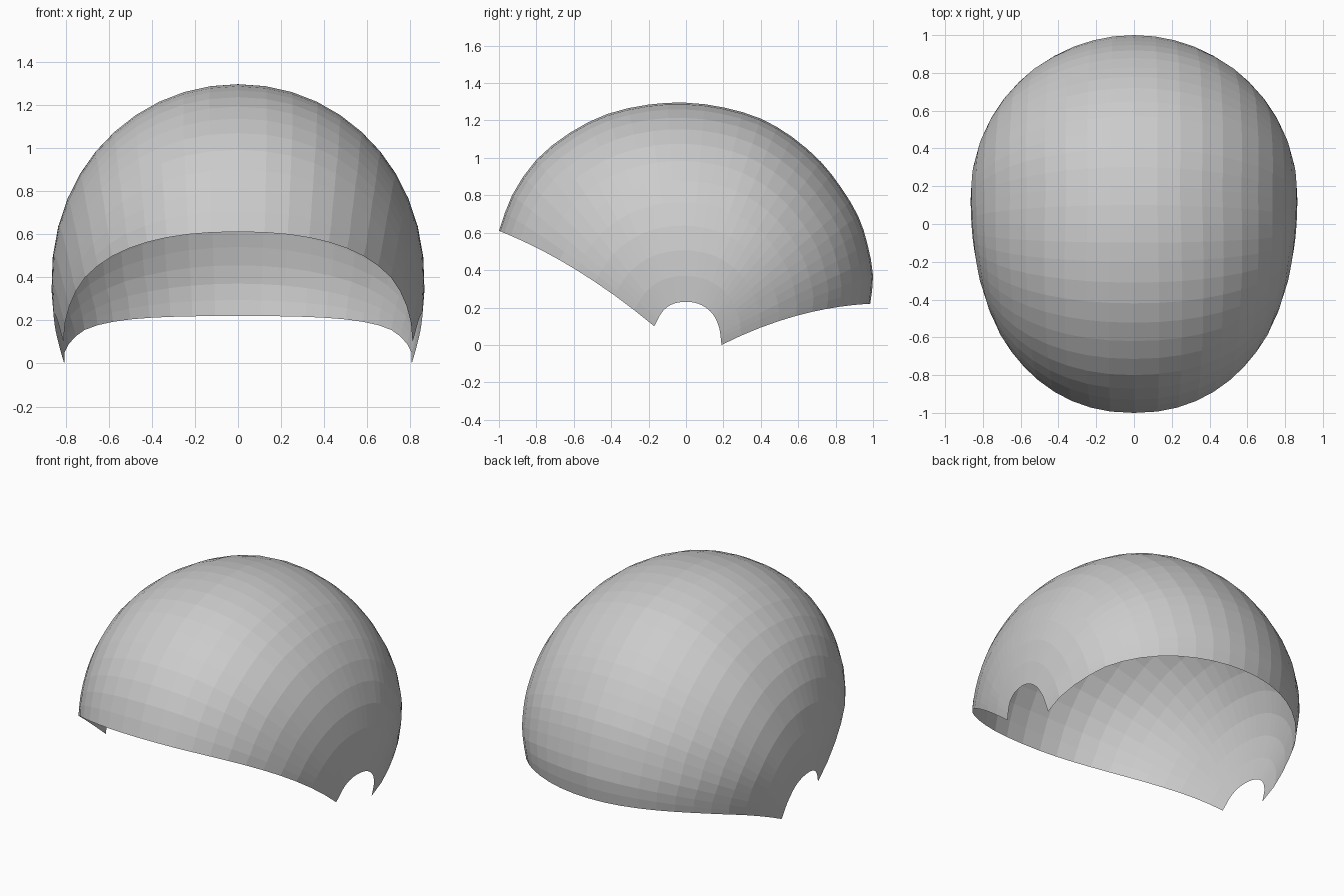
import bpy, bmesh, math
from mathutils import Vector

if "Cube" in bpy.data.objects:
    bpy.data.objects.remove(bpy.data.objects["Cube"], do_unlink=True)

HALF_WIDTH = 0.865
CENTRE = Vector((0.15, 0.38))      # widest point of the dome, as (y, z)
COLUMNS = 12                       # faces from ear to middle


def smooth_path(points, steps):
    """Catmull-Rom curve through 2D points."""
    pts = [Vector(p) for p in points]
    pts = [2 * pts[0] - pts[1]] + pts + [2 * pts[-1] - pts[-2]]
    path = []
    for a, b, c, d in zip(pts, pts[1:], pts[2:], pts[3:]):
        for i in range(steps):
            t = i / steps
            path.append(0.5 * (2 * b + (c - a) * t
                               + (2 * a - 5 * b + 4 * c - d) * t ** 2
                               + (3 * b - a - 3 * c + d) * t ** 3))
    return path + [pts[-2]]


def cross(a, b):
    return a.x * b.y - a.y * b.x


# Middle profile from brow, over the crown, to the nape
profile = smooth_path([(-1, 0.61), (-0.93, 0.8), (-0.8, 0.99), (-0.62, 1.135),
                       (-0.42, 1.235), (-0.2, 1.285), (0, 1.295), (0.2, 1.27),
                       (0.4, 1.21), (0.57, 1.11), (0.72, 0.98), (0.83, 0.84),
                       (0.92, 0.69), (0.97, 0.54), (1, 0.37), (0.985, 0.22)], 2)
# Arch over the ear, front to back
ear_arch = smooth_path([(-0.17, 0.1), (-0.12, 0.185), (-0.05, 0.225),
                        (0.05, 0.225), (0.13, 0.18), (0.175, 0.1), (0.19, 0)], 5)
# Imagined lower outline that shapes the sides below the rim
lower = [Vector(p) for p in [(0.93, 0), (0.6, -0.5), (0.15, -0.72),
                             (-0.5, -0.55), (-0.93, 0), (-1.03, 0.38)]]
outline = [p - CENTRE for p in profile + lower]


def side_offset(point):
    """Half width of the dome at a (y, z) position."""
    d = point - CENTRE
    s = 0
    for a, b in zip(outline, outline[1:] + outline[:1]):
        s = max(s, cross(d, b - a) / cross(a, b - a))
    power = 2 + 0.2 * max(0, -d.x / max(d.length, 0.001))
    return HALF_WIDTH * max(0, 1 - s ** power) ** (1 / power)


# Half shell: arcs fan from the ear arch up to the middle profile
bm = bmesh.new()
rows = []
last = len(profile) - 1
for k, (ear, mid) in enumerate(zip(ear_arch, profile)):
    bow = 0.18 * (2 * k / last - 1) ** 8
    row = []
    for i in range(COLUMNS + 1):
        t = math.sin(math.pi / 2 * i / COLUMNS)
        p = ear.lerp(mid, t)
        p.y += bow * t * (1 - t)
        x = 0 if i == COLUMNS else side_offset(p)
        row.append(bm.verts.new((x, p.x, p.y)))
    rows.append(row)
for r0, r1 in zip(rows, rows[1:]):
    for i in range(COLUMNS):
        bm.faces.new((r0[i], r1[i], r1[i + 1], r0[i + 1]))

# Make faces point outward
bm.normal_update()
if sum(f.normal.dot(f.calc_center_median() - Vector((0, 0, 0.4))) for f in bm.faces) < 0:
    bmesh.ops.reverse_faces(bm, faces=bm.faces[:])

mesh = bpy.data.meshes.new("cap_shell")
bm.to_mesh(mesh)
bm.free()
cap = bpy.data.objects.new("cap_shell", mesh)
bpy.context.collection.objects.link(cap)

# Mirror to the other side
mirror = cap.modifiers.new("mirror", "MIRROR")
mirror.use_axis = (True, False, False)
mirror.use_clip = True
mirror.merge_threshold = 0.0005
